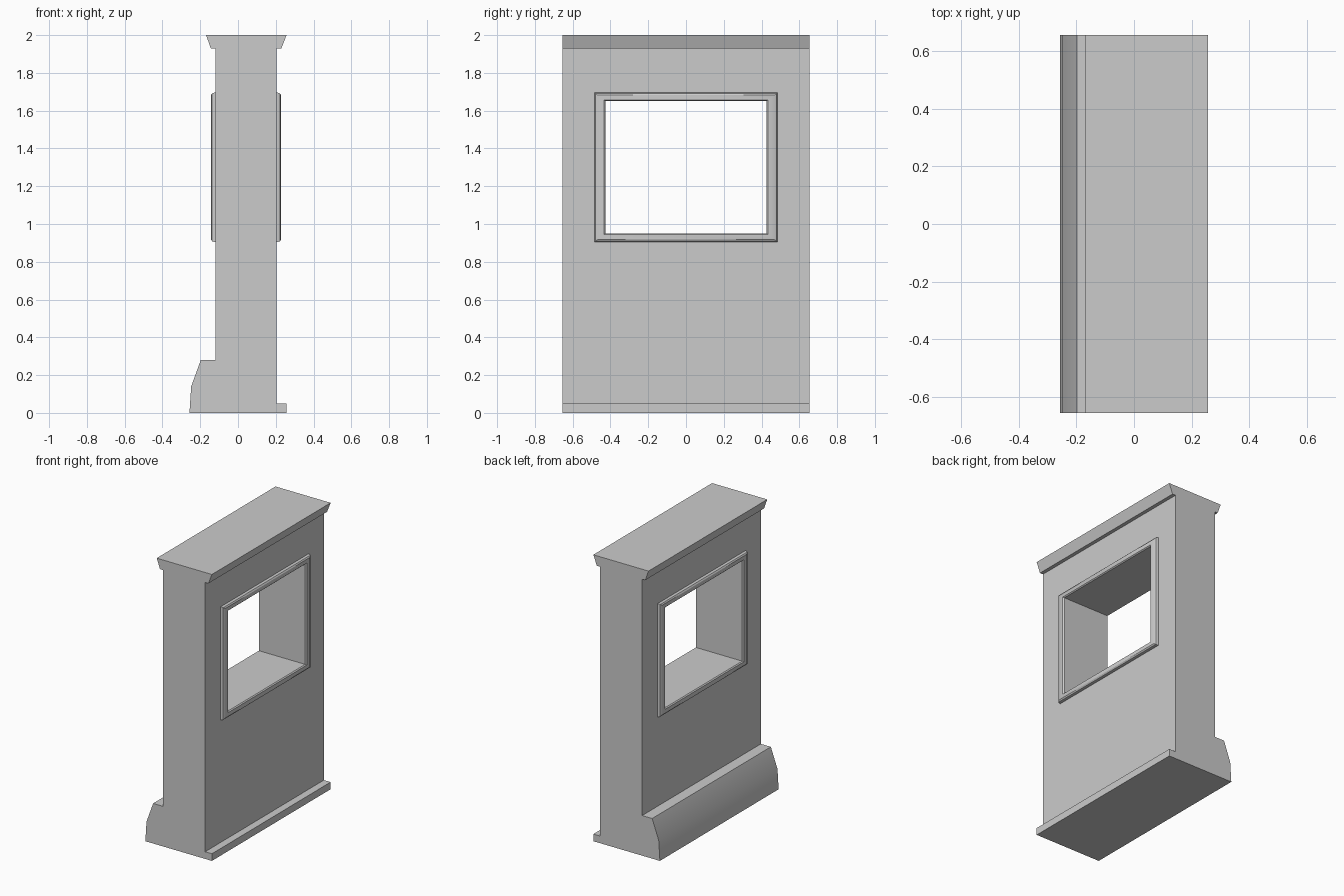
import bpy, bmesh

if "Cube" in bpy.data.objects:
    bpy.data.objects.remove(bpy.data.objects["Cube"])

HALF_LEN = 0.655             # half length of the wall along y
WIN_Y, WIN_Z = 0.425, 0.35   # half size of the window opening
WIN_MID = 1.30               # height of the window centre
WALL_L, WALL_R = -0.12, 0.205


def make_object(name, bm):
    bmesh.ops.recalc_face_normals(bm, faces=bm.faces)
    mesh = bpy.data.meshes.new(name)
    bm.to_mesh(mesh)
    bm.free()
    obj = bpy.data.objects.new(name, mesh)
    bpy.context.collection.objects.link(obj)
    return obj


def activate(obj):
    bpy.ops.object.select_all(action='DESELECT')
    obj.select_set(True)
    bpy.context.view_layer.objects.active = obj


def smooth(obj):
    activate(obj)
    bpy.ops.object.shade_smooth_by_angle(angle=0.5)


def extruded_profile(name, points, half):
    """Extrude an (x, z) outline along y."""
    bm = bmesh.new()
    face = bm.faces.new([bm.verts.new((x, -half, z)) for x, z in points])
    ext = bmesh.ops.extrude_face_region(bm, geom=[face])
    new = [v for v in ext['geom'] if isinstance(v, bmesh.types.BMVert)]
    bmesh.ops.translate(bm, verts=new, vec=(0, 2 * half, 0))
    return make_object(name, bm)


def window_frame(name, wall_x, side):
    """Rectangular moulding lofted from inner to outer edge of the frame."""
    # (fraction from inner to outer edge, height above the wall)
    section = [(0, 0), (0, 0.016), (0.14, 0.023), (0.72, 0.023),
               (0.92, 0.017), (1, 0.006), (1, 0)]
    bm = bmesh.new()
    rings = []
    for t, h in section:
        y, z = WIN_Y + 0.06 * t, WIN_Z + 0.045 * t
        rings.append([bm.verts.new((wall_x + side * h, sy * y, WIN_MID + sz * z))
                      for sy, sz in ((-1, -1), (1, -1), (1, 1), (-1, 1))])
    for a, b in zip(rings, rings[1:]):
        for i in range(4):
            j = (i + 1) % 4
            bm.faces.new((a[i], a[j], b[j], b[i]))
    # back against the wall
    for i in range(4):
        j = (i + 1) % 4
        bm.faces.new((rings[-1][i], rings[-1][j], rings[0][j], rings[0][i]))
    smooth(make_object(name, bm))


# Wall panel with plinth, foot strip and flared cap in one outline
wall = extruded_profile("wall", [
    (-0.257, 0), (0.257, 0), (0.257, 0.05), (WALL_R, 0.05),
    (WALL_R, 1.93), (0.23, 1.93), (0.257, 2.0),
    (-0.169, 2.0), (-0.144, 1.93), (WALL_L, 1.93),
    (WALL_L, 0.28), (-0.197, 0.28), (-0.248, 0.14)], HALF_LEN)

# Window opening
cutter = extruded_profile("window_cutter", [
    (-0.5, WIN_MID - WIN_Z), (0.5, WIN_MID - WIN_Z),
    (0.5, WIN_MID + WIN_Z), (-0.5, WIN_MID + WIN_Z)], WIN_Y)
cutter.hide_render = True
cut = wall.modifiers.new("window_opening", 'BOOLEAN')
cut.object = cutter
cut.operation = 'DIFFERENCE'
cut.solver = 'EXACT'
activate(wall)
bpy.ops.object.modifier_apply(modifier=cut.name)
bpy.data.objects.remove(cutter)
smooth(wall)

# Window mouldings on both wall faces
window_frame("window_frame_right", WALL_R, 1)
window_frame("window_frame_left", WALL_L, -1)
